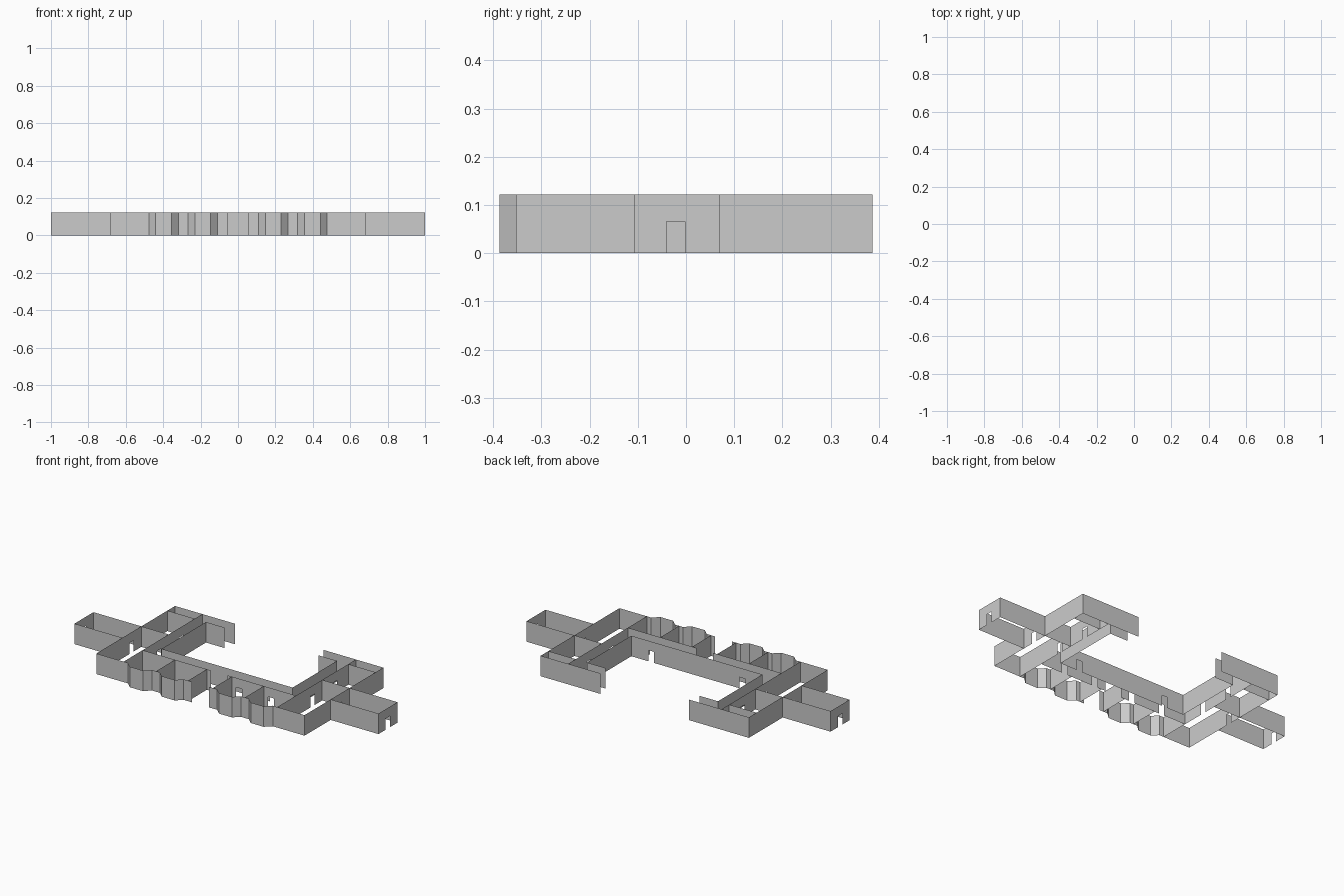
import bpy, bmesh
from mathutils import Vector

if "Cube" in bpy.data.objects:
    bpy.data.objects.remove(bpy.data.objects["Cube"])

H = 0.122        # wall height
DOOR_H = 0.066   # door height
DOOR_W = 0.038   # door width


def add_wall(bm, a, b, doors=()):
    """Thin upright wall from a to b; doors are distances from a to each door centre."""
    a, b = Vector(a), Vector(b)
    length = (b - a).length
    d = (b - a) / length

    def panel(s0, s1, z0):
        p, q = a + d * s0, a + d * s1
        bm.faces.new([bm.verts.new(v) for v in (
            (p.x, p.y, z0), (q.x, q.y, z0), (q.x, q.y, H), (p.x, p.y, H))])

    s = 0.0
    for c in sorted(doors):
        panel(s, c - DOOR_W / 2, 0)
        panel(c - DOOR_W / 2, c + DOOR_W / 2, DOOR_H)
        s = c + DOOR_W / 2
    panel(s, length, 0)


def build(name, walls):
    """Make the right-hand walls and mirror them to the left."""
    bm = bmesh.new()
    for w in walls:
        add_wall(bm, *w)
    bmesh.ops.remove_doubles(bm, verts=bm.verts, dist=0.0005)
    me = bpy.data.meshes.new(name)
    bm.to_mesh(me)
    bm.free()
    ob = bpy.data.objects.new(name, me)
    bpy.context.collection.objects.link(ob)
    m = ob.modifiers.new("mirror", 'MIRROR')
    m.merge_threshold = 0.0005
    return ob


XI, XO = 0.505, 0.685           # inner and outer wing walls
YB, YF = 0.387, -0.353          # back and front wall lines
AT, AB = 0.07, -0.108           # side arm walls
DOOR_Y = -0.021                 # doors lined up along the side arm

# Front wall with two projecting bays on each side
front = [(0.055, YF)]
for x in (0.11, 0.319):
    front += [(x, YF), (x + 0.036, -0.387), (x + 0.121, -0.387), (x + 0.157, YF)]
front += [(XO, YF)]
build("front_bay_wall", list(zip(front, front[1:])))

# Outer walls of the wing
build("wing_outer_wall", [
    ((XO, YF), (XO, YB), (DOOR_Y - YF,)),
    ((XO, YB), (0.292, YB)),
])

# Side arm
build("side_arm_wall", [
    ((XI, AT), (1, AT)),
    ((XO, AB), (1, AB)),
    ((1, AB), (1, AT), (DOOR_Y - AB,)),
])

# Inner wing walls and partitions
build("wing_partition", [
    ((XI, YF), (XI, YB), (DOOR_Y - YF, 0.19 - YF)),
    ((XI, 0.315), (XO, 0.315)),
])

# Front room partitions
build("front_room_partition", [
    ((0.055, -0.175), (XI, -0.175), (0.075, 0.285)),
    ((0.082, YF), (0.082, -0.175)),
    ((0.292, YF), (0.292, -0.175)),
])

# Courtyard wall
build("courtyard_wall", [
    ((0, -0.102), (0.431, -0.102), (0.30,)),
    ((0.431, -0.102), (0.431, 0.315)),
    ((0.431, 0.315), (0.31, 0.315)),
])
